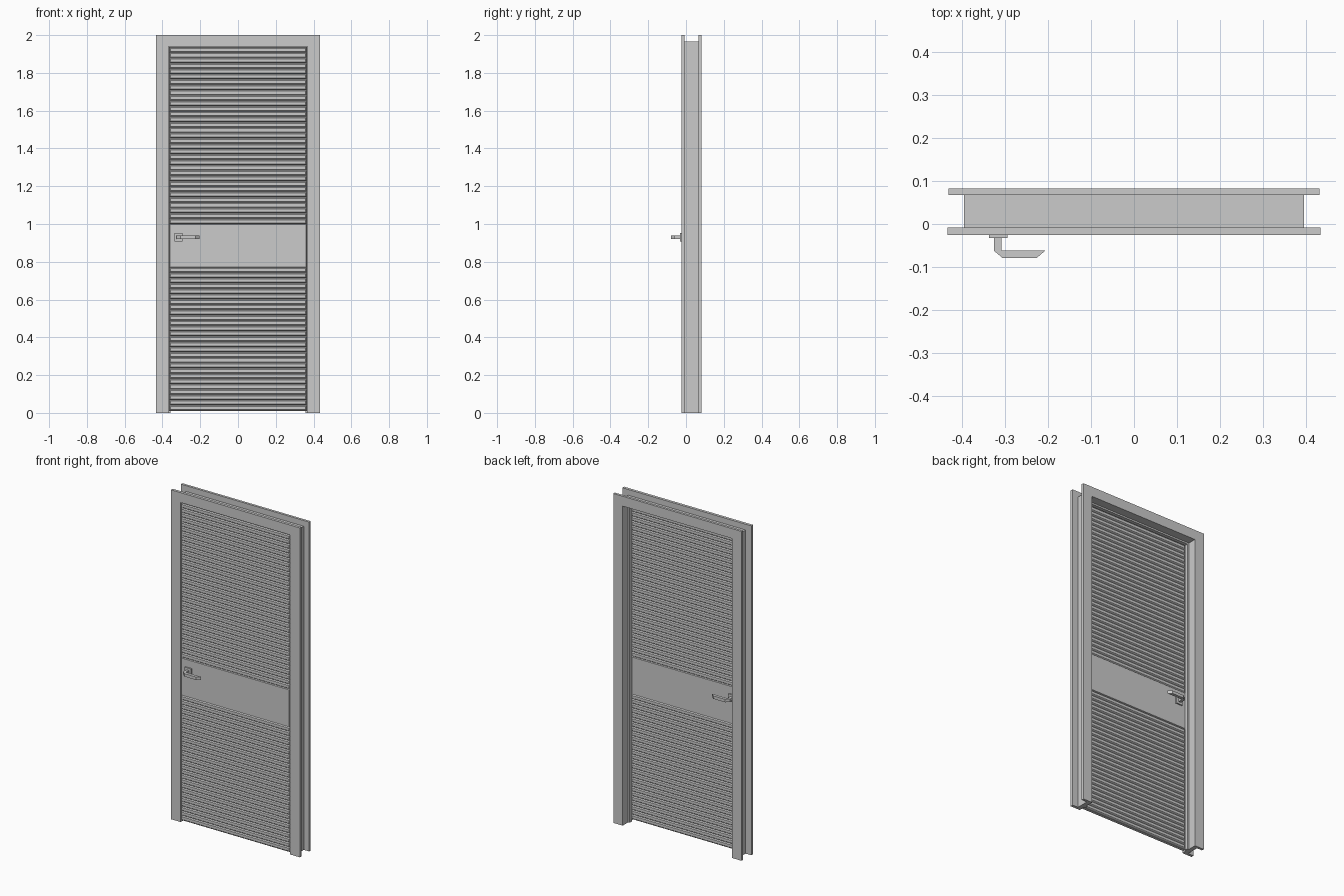
import bpy, bmesh
from mathutils import Matrix

cube = bpy.data.objects.get("Cube")
if cube:
    bpy.data.objects.remove(cube, do_unlink=True)

grey = bpy.data.materials.new("plain grey")
grey.use_nodes = True
colour = (0.6, 0.6, 0.6, 1)
grey.diffuse_color = colour
grey.node_tree.nodes["Principled BSDF"].inputs["Base Color"].default_value = colour


def finish(name, bm):
    bmesh.ops.recalc_face_normals(bm, faces=bm.faces[:])
    mesh = bpy.data.meshes.new(name)
    bm.to_mesh(mesh)
    bm.free()
    mesh.materials.append(grey)
    obj = bpy.data.objects.new(name, mesh)
    bpy.context.collection.objects.link(obj)
    return obj


def prism(bm, points, depth, place):
    """Extrude a flat outline along its local z, then place it."""
    verts = [bm.verts.new((a, b, 0)) for a, b in points]
    face = bm.faces.new(verts)
    ext = bmesh.ops.extrude_face_region(bm, geom=[face])
    new = [v for v in ext["geom"] if isinstance(v, bmesh.types.BMVert)]
    bmesh.ops.translate(bm, verts=new, vec=(0, 0, depth))
    bmesh.ops.transform(bm, matrix=place, verts=verts + new)


def box(bm, x, y, z):
    outline = [(x[0], y[0]), (x[1], y[0]), (x[1], y[1]), (x[0], y[1])]
    prism(bm, outline, z[1] - z[0], Matrix.Translation((0, 0, z[0])))


def arch(name, outer, inner, top, under, y0, y1):
    """Door surround: two legs and a head in one outline."""
    bm = bmesh.new()
    outline = [(-outer, 0), (-outer, top), (outer, top), (outer, 0),
               (inner, 0), (inner, under), (-inner, under), (-inner, 0)]
    upright = Matrix.Translation((0, y1, 0)) @ Matrix.Rotation(1.5707963, 4, "X")
    prism(bm, outline, y1 - y0, upright)
    return finish(name, bm)


# Surround
arch("front_casing", 0.433, 0.368, 2.0, 1.94, -0.025, -0.008)
arch("jamb", 0.395, 0.368, 1.965, 1.94, -0.008, 0.067)
arch("back_casing", 0.431, 0.368, 2.0, 1.94, 0.067, 0.082)
arch("door_stop", 0.37, 0.358, 1.942, 1.93, 0.008, 0.03)

# Door leaf core
FRONT, BACK, GROOVE = -0.024, 0.006, 0.006
bm = bmesh.new()
box(bm, (-0.366, 0.366), (FRONT + GROOVE, BACK - GROOVE), (0.01, 1.937))
finish("door_leaf", bm)


def raised_panel(bm, z0, z1, side, half=0.363, slope=0.005):
    """Panel with sloping edges standing on one face of the leaf."""
    face = FRONT if side < 0 else BACK
    base = face - side * GROOVE
    low = [bm.verts.new((x, base, z)) for x, z in
           ((-half, z0), (half, z0), (half, z1), (-half, z1))]
    h = half - slope
    high = [bm.verts.new((x, face, z)) for x, z in
            ((-h, z0 + slope), (h, z0 + slope), (h, z1 - slope), (-h, z1 - slope))]
    bm.faces.new(high)
    for i in range(4):
        j = (i + 1) % 4
        bm.faces.new((low[i], low[j], high[j], high[i]))


# Slats above and below a plain lock rail, on both faces
for side, label in ((-1, "front"), (1, "back")):
    bm = bmesh.new()
    for start, end, count in ((0.012, 0.77, 27), (1.0, 1.936, 33)):
        pitch = (end - start) / count
        for i in range(count):
            z = start + i * pitch
            raised_panel(bm, z + 0.001, z + pitch - 0.001, side)
    finish(label + "_slats", bm)
    bm = bmesh.new()
    raised_panel(bm, 0.77, 1.0, side, slope=0.003)
    finish(label + "_lock_rail", bm)

# Handles: square rose, neck and a tapering lever
LEVER = [(-0.325, 0.0), (-0.308, 0.0), (-0.308, 0.037), (-0.205, 0.037),
         (-0.226, 0.055), (-0.305, 0.055), (-0.325, 0.038)]
for side, label, face in ((-1, "front", FRONT), (1, "back", BACK)):
    bm = bmesh.new()
    ys = sorted((face, face + side * 0.008))
    box(bm, (-0.337, -0.293), ys, (0.908, 0.952))
    finish(label + "_handle_rose", bm)
    bm = bmesh.new()
    outline = [(x, face + side * d) for x, d in LEVER]
    prism(bm, outline, 0.018, Matrix.Translation((0, 0, 0.921)))
    finish(label + "_handle_lever", bm)
